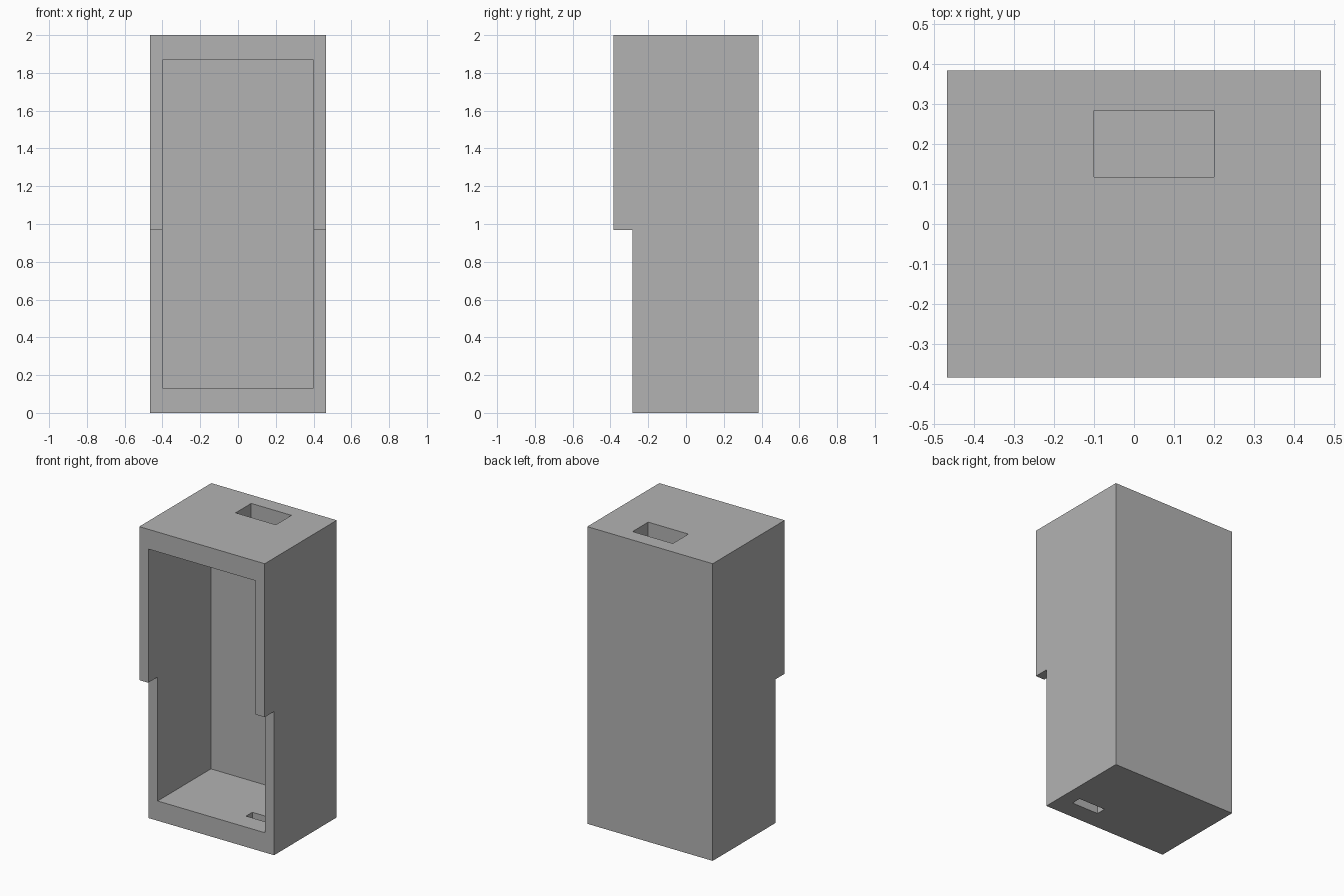
import bpy
import bmesh

cube = bpy.data.objects.get("Cube")
if cube:
    bpy.data.objects.remove(cube, do_unlink=True)

HALF_W, BACK, HEIGHT = 0.467, 0.383, 2.0
CAVITY_BACK = 0.283
WALL, CAP = 0.067, 0.133

grey = bpy.data.materials.new("plain grey")
grey.use_nodes = True
colour = (0.45, 0.45, 0.45, 1)
grey.diffuse_color = colour
grey.node_tree.nodes["Principled BSDF"].inputs["Base Color"].default_value = colour


def prism(name, profile, x0, x1):
    """Extrude a (y, z) side profile from x0 to x1."""
    bm = bmesh.new()
    face = bm.faces.new([bm.verts.new((x0, y, z)) for y, z in profile])
    new = bmesh.ops.extrude_face_region(bm, geom=[face])["geom"]
    bmesh.ops.translate(bm, vec=(x1 - x0, 0, 0),
                        verts=[v for v in new if isinstance(v, bmesh.types.BMVert)])
    bmesh.ops.recalc_face_normals(bm, faces=bm.faces)
    mesh = bpy.data.meshes.new(name)
    bm.to_mesh(mesh)
    bm.free()
    mesh.materials.append(grey)
    obj = bpy.data.objects.new(name, mesh)
    bpy.context.collection.objects.link(obj)
    return obj


def cut(target, name, x, y, z):
    """Subtract a box given as three (min, max) ranges."""
    box = [(y[0], z[0]), (y[1], z[0]), (y[1], z[1]), (y[0], z[1])]
    cutter = prism(name, box, *x)
    cutter.hide_render = True
    mod = target.modifiers.new(name, "BOOLEAN")
    mod.operation, mod.solver, mod.object = "DIFFERENCE", "EXACT", cutter
    bpy.context.view_layer.objects.active = target
    bpy.ops.object.modifier_apply(modifier=name)
    bpy.data.objects.remove(cutter, do_unlink=True)


# Case body with the lower front stepped back
side = [(BACK, 0), (BACK, HEIGHT), (-BACK, HEIGHT), (-BACK, 0.967),
        (-CAVITY_BACK, 0.967), (-CAVITY_BACK, 0)]
case = prism("open_case", side, -HALF_W, HALF_W)

# Open front cavity
inner = HALF_W - WALL
cut(case, "cavity", (-inner, inner), (-0.6, CAVITY_BACK), (CAP, HEIGHT - CAP))

# Slots through the top and the floor
cut(case, "top_slot", (-0.1, 0.2), (0.117, CAVITY_BACK), (1.7, 2.2))
cut(case, "floor_slot", (0.166, 0.366), (-0.152, -0.085), (-0.2, 0.3))
